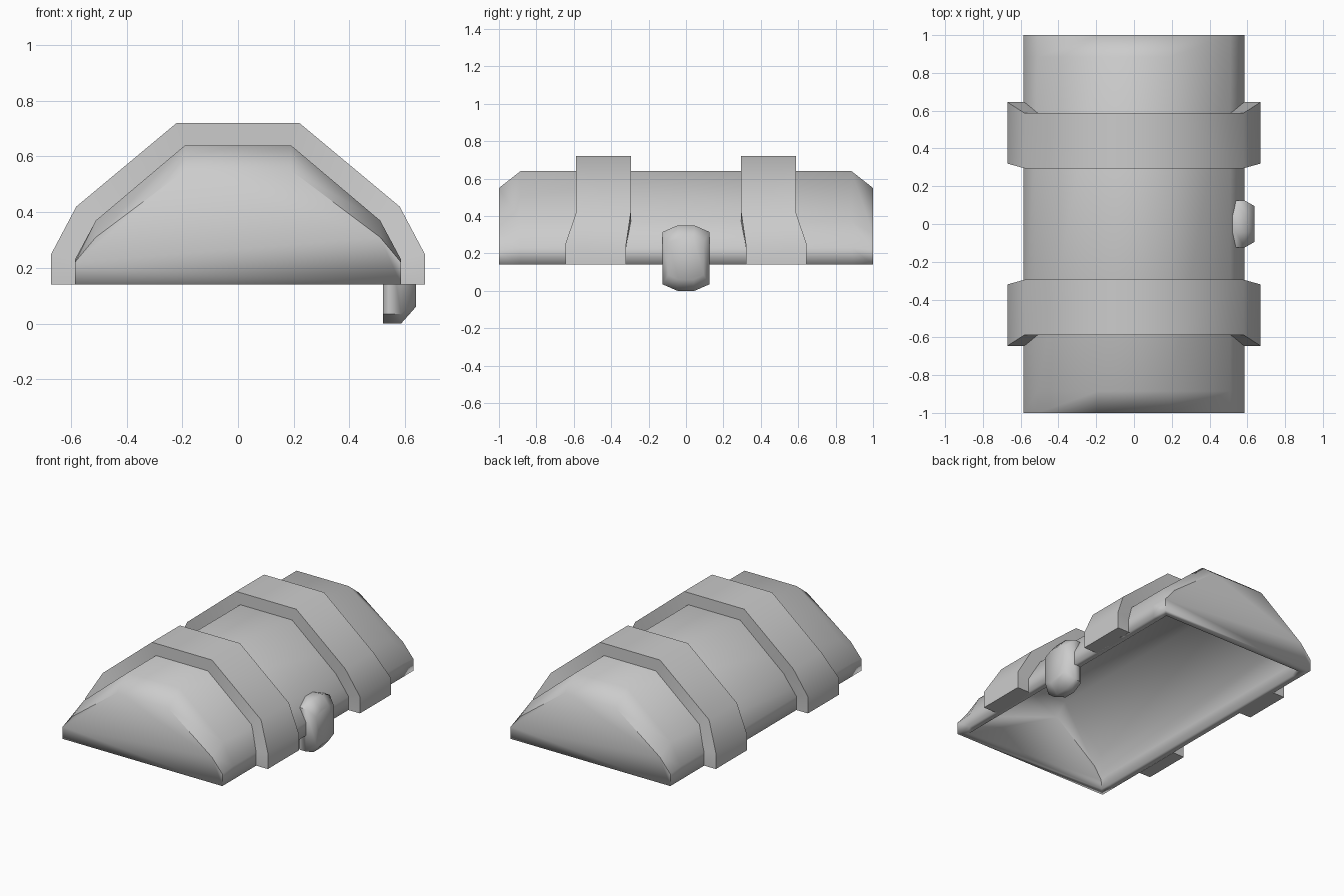
import bpy, bmesh

if "Cube" in bpy.data.objects:
    bpy.data.objects.remove(bpy.data.objects["Cube"])

def both(half):
    """Mirror a half profile (outside bottom -> top) to a full arch."""
    return [(-p[0],) + tuple(p[1:]) for p in half] + [tuple(p) for p in reversed(half)]

def make(name, rings, closed, caps, angle):
    """Loft a list of equal-length point rings into a smooth-shaded object."""
    bm = bmesh.new()
    vs = [[bm.verts.new(p) for p in r] for r in rings]
    n = len(rings[0])
    for a, b in zip(vs, vs[1:]):
        for i in range(n if closed else n - 1):
            j = (i + 1) % n
            bm.faces.new((a[i], a[j], b[j], b[i]))
    if caps:
        bm.faces.new(vs[0])
        bm.faces.new(list(reversed(vs[-1])))
    bmesh.ops.recalc_face_normals(bm, faces=bm.faces[:])
    # open shells: make sure the top faces point up
    bm.normal_update()
    top = max(bm.faces, key=lambda f: f.calc_center_median().z)
    if top.normal.z < -0.1:
        bmesh.ops.reverse_faces(bm, faces=bm.faces[:])
    me = bpy.data.meshes.new(name)
    bm.to_mesh(me)
    bm.free()
    ob = bpy.data.objects.new(name, me)
    bpy.context.collection.objects.link(ob)
    bpy.ops.object.select_all(action='DESELECT')
    ob.select_set(True)
    bpy.context.view_layer.objects.active = ob
    bpy.ops.object.shade_smooth_by_angle(angle=angle)
    return ob

# hollow lid with chamfered ends
body = both([(.585, .14), (.585, .23), (.51, .37), (.19, .64)])
end = both([(.585, .14), (.585, .22), (.51, .31), (.19, .55)])
lid = make("chest_lid",
           [[(x, y, z) for x, z in prof]
            for y, prof in ((-1, end), (-.885, body), (.885, body), (1, end))],
           False, True, 1.05)
shell = lid.modifiers.new("shell", 'SOLIDIFY')
shell.thickness = .05
shell.offset = -1
shell.use_even_offset = True

# two straps over the lid, flaring outward near the rim (x, z, inner y, outer y)
outer = both([(.67, .14, .32, .645), (.67, .25, .32, .645),
              (.58, .42, .295, .587), (.22, .72, .295, .587)])
inner = both([(.565, .14), (.565, .23), (.495, .36), (.185, .62)])
for side, name in ((-1, "front_strap"), (1, "back_strap")):
    rings = [[(o[0], side * o[3], o[1]), (o[0], side * o[2], o[1]),
              (i[0], side * o[2], i[1]), (i[0], side * o[3], i[1])]
             for o, i in zip(outer, inner)]
    make(name, rings, True, True, 1.05)

# chamfered octagonal latch on the right side
def octagon(x, w, h, cw, ch, zc=.175):
    return [(x, sy * y, zc + sz * z) for sy, sz, y, z in (
        (1, -1, w, h - ch), (1, 1, w, h - ch), (1, 1, w - cw, h), (-1, 1, w - cw, h),
        (-1, 1, w, h - ch), (-1, -1, w, h - ch), (-1, -1, w - cw, h), (1, -1, w - cw, h))]

make("latch", [octagon(.52, .105, .175, .065, .035), octagon(.54, .125, .175, .08, .035),
               octagon(.585, .125, .175, .08, .035), octagon(.638, .095, .115, .055, .025)],
     True, True, 1.05)
